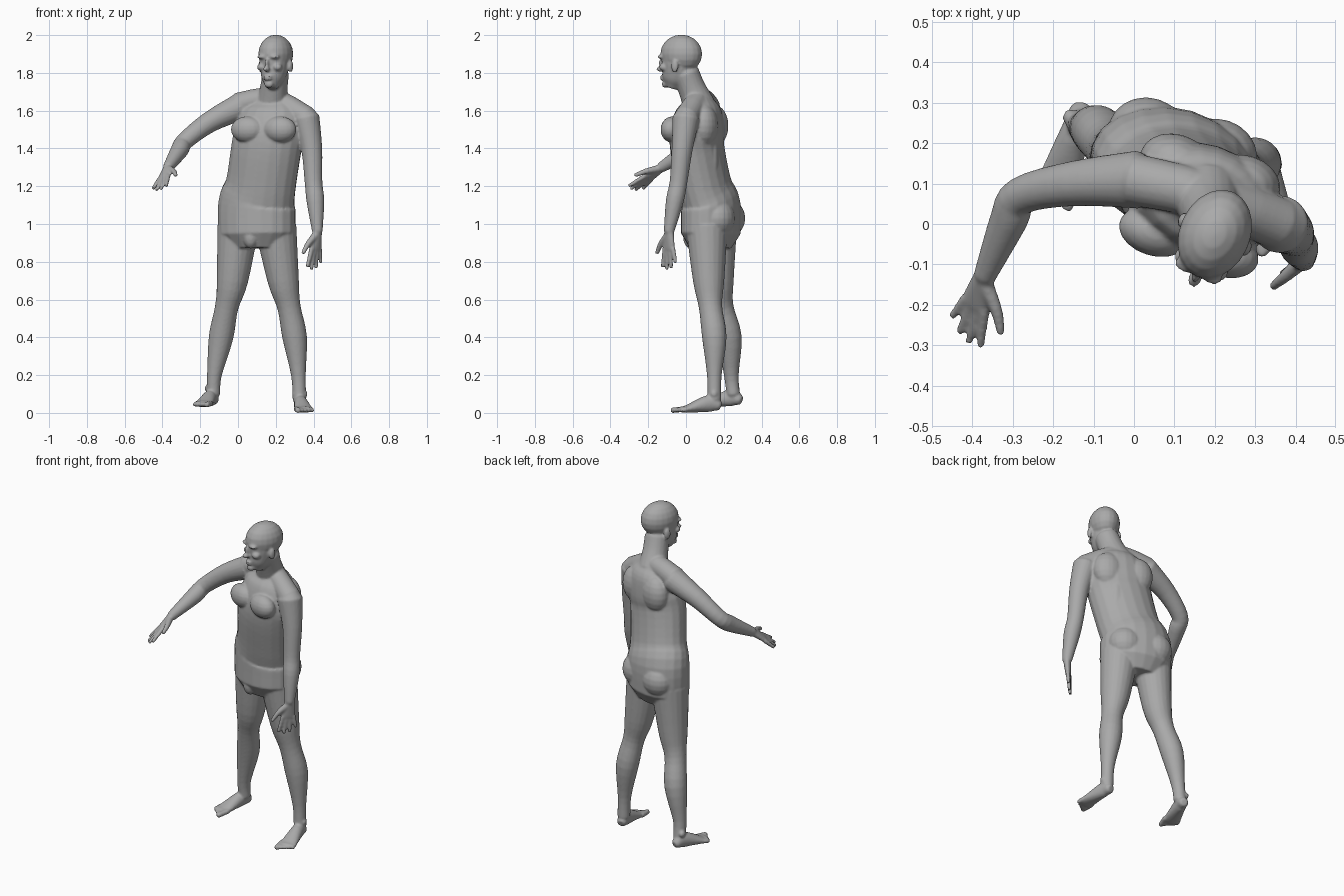
import bpy
import bmesh
from math import cos, radians, sin, tau
from mathutils import Matrix, Vector

start_cube = bpy.data.objects.get("Cube")
if start_cube:
    bpy.data.objects.remove(start_cube, do_unlink=True)

skin = bmesh.new()
BACKWARD = Vector((0, 1, 0))
SIDES = 20


def spline(keys, steps=4):
    """Resample the keys along a smooth curve through all of them."""
    final = len(keys) - 1
    samples = []
    for index in range(final):
        before, here = keys[max(index - 1, 0)], keys[index]
        there, after = keys[index + 1], keys[min(index + 2, final)]
        slope_here, slope_there = (there - before) / 2, (after - here) / 2
        for step in range(steps):
            t = step / steps
            rise = t * t * (3 - 2 * t)
            samples.append(here.lerp(there, rise)
                           + slope_here * t * (1 - t) ** 2
                           - slope_there * t * t * (1 - t))
    return samples + [keys[final]]


def tube(joints, widths, depths=None, side=BACKWARD):
    """Closed round-ended tube of elliptical rings; widths run along side."""
    keys = [Vector((*joint, width, depth))
            for joint, width, depth in zip(joints, widths, depths or widths)]
    samples = spline(keys)
    rings = []
    for index, sample in enumerate(samples):
        following = samples[min(index + 1, len(samples) - 1)]
        previous = samples[max(index - 1, 0)]
        tangent = (following.xyz - previous.xyz).normalized()
        rings.append((sample.xyz, sample[3], sample[4], tangent))

    def rounded_end(ring, direction):
        centre, width, depth, tangent = ring
        reach = tangent * direction * min(width, depth) / 2
        return centre + reach, width * .7, depth * .7, tangent

    rings = [rounded_end(rings[0], -1), *rings, rounded_end(rings[-1], 1)]
    loops = []
    for centre, width, depth, tangent in rings:
        across = (side - tangent * side.dot(tangent)).normalized()
        normal = tangent.cross(across)
        angles = [tau * corner / SIDES for corner in range(SIDES)]
        loops.append([skin.verts.new(centre + across * width * cos(angle)
                                     + normal * depth * sin(angle))
                      for angle in angles])
    for lower, upper in zip(loops, loops[1:]):
        for corner in range(SIDES):
            previous = corner - 1
            skin.faces.new((lower[previous], lower[corner],
                            upper[corner], upper[previous]))
    skin.faces.new(loops[0])
    skin.faces.new(loops[-1])


def frame(position, degrees):
    """Local frame: x points to the body's left and -y points forward."""
    return Matrix.Translation(position) @ Matrix.Rotation(radians(degrees), 4, "Z")


def left_of(base):
    return base.col[0].xyz


def blob(base, centre, radii):
    matrix = base @ Matrix.Translation(centre) @ Matrix.Diagonal((*radii, 1))
    bmesh.ops.create_uvsphere(skin, u_segments=SIDES, v_segments=SIDES // 2,
                              radius=1, matrix=matrix)


def pair(base, centre, radii):
    x, y, z = centre
    blob(base, (x, y, z), radii)
    blob(base, (-x, y, z), radii)


def hand(wrist, reach, thumbward):
    along = Vector(reach).normalized()
    across = Vector(thumbward)
    across = (across - along * across.dot(along)).normalized()

    def spot(length, offset):
        return Vector(wrist) + along * length + across * offset

    # Palm
    tube([spot(0, 0), spot(.08, 0), spot(.1, 0)],
         (.028, .04, .04), (.022, .016, .013), across)
    # Fingers, from index to little
    for finger in range(4):
        offset = .03 - .02 * finger
        length = .1 - .01 * (finger - 1) ** 2
        tube([spot(.09, offset), spot(.1 + length, offset * 1.6)], (.013, .01))
    # Thumb
    tube([spot(.02, .01), spot(.07, .06), spot(.12, .09)], (.02, .015, .011))


def foot(base, big_toe_side):
    def spot(lateral, forward, height):
        return base @ Vector((lateral * big_toe_side, -forward, height))

    # Heel, instep and ball
    tube([spot(0, .03, .04), spot(0, .08, .05), spot(0, .2, .02), spot(0, .23, .02)],
         (.03, .035, .05, .05), (.03, .045, .02, .015), left_of(base))
    # Toes, from big to little
    for toe in range(5):
        lateral = .04 - .02 * toe
        thickness = .012 if toe else .015
        tube([spot(lateral, .2, .02), spot(lateral, .27 - .01 * toe, .014)],
             (thickness, thickness))
    # Ankle bones
    pair(base, (.025, -.055, .1), (.015, .02, .02))


# Torso, from the hips to the shoulders
chest = frame((.165, .05, 1.5), -17)
pelvis = frame((.1, .13, 1), -17)
torso_widths = (.21, .21, .19, .19, .19, .16, .11)
tube([(.1, .13, .95), (.1, .13, 1.1), (.12, .1, 1.2), (.15, .06, 1.4),
      (.17, .06, 1.5), (.18, .07, 1.6), (.18, .07, 1.65)],
     torso_widths, [width * .73 for width in torso_widths], left_of(chest))
# Chest muscles, shoulder blades and the ridges beside the spine
pair(chest, (.09, -.1, 0), (.09, .06, .07))
pair(chest, (.09, .08, .02), (.09, .07, .11))
pair(chest, (.05, .1, -.17), (.04, .04, .17))
# Buttocks and groin
pair(pelvis, (.09, .07, .03), (.1, .09, .1))
blob(pelvis, (0, -.11, -.07), (.04, .04, .06))
# Collar line and neck
tube([(0, .11, 1.63), (.18, .07, 1.66), (.36, 0, 1.56)], (.065, .06, .065))
tube([(.18, .07, 1.63), (.19, .03, 1.72), (.2, 0, 1.8)], (.085, .073, .07))

# Head: skull, then face and jaw
head = frame((.2, -.025, 1.9), -24)
blob(head, (0, 0, 0), (.088, .115, .102))
jaw_widths = (.078, .075, .06, .042)
tube([head @ Vector(joint) for joint in
      ((0, -.02, -.01), (0, -.02, -.07), (0, -.04, -.13), (0, -.05, -.16))],
     jaw_widths, [width * 1.15 for width in jaw_widths], left_of(head))
# Nose bridge, nose tip, lips and chin
blob(head, (0, -.11, -.05), (.011, .02, .03))
blob(head, (0, -.12, -.08), (.017, .023, .014))
for lip_height in (-.12, -.133):
    blob(head, (0, -.105, lip_height), (.023, .015, .007))
blob(head, (0, -.09, -.16), (.026, .02, .02))
# Brows, cheekbones and ears
pair(head, (.034, -.098, -.015), (.03, .02, .011))
pair(head, (.045, -.08, -.07), (.026, .026, .02))
pair(head, (.087, 0, -.065), (.011, .02, .034))

# Arms: the left hangs down, the right reaches out and forward
arm_widths = (.072, .056, .047, .047, .028)
left_arm = ((.36, 0, 1.56), (.39, -.02, 1.4), (.4, -.04, 1.22),
            (.41, -.06, 1.12), (.42, -.09, .96))
right_arm = ((.01, .11, 1.62), (-.15, .1, 1.54), (-.28, .07, 1.44),
             (-.31, .01, 1.39), (-.37, -.13, 1.3))
tube(left_arm, arm_widths)
tube(right_arm, arm_widths)
hand(left_arm[-1], (-.1, 0, -1), (-1, -1, 0))
hand(right_arm[-1], (-.3, -.9, -.7), (.8, -.4, .4))

# Legs, from hip to ankle, with the right one set back
leg_widths = (.11, .083, .062, .065, .039, .036)
tube([(.2, .11, .98), (.24, .12, .7), (.27, .13, .56),
      (.3, .15, .4), (.32, .15, .2), (.325, .15, .07)], leg_widths)
tube([(0, .16, .98), (-.03, .17, .7), (-.06, .19, .56),
      (-.09, .23, .4), (-.125, .24, .2), (-.13, .25, .1)], leg_widths)
foot(frame((.32, .2, 0), 8), -1)
foot(frame((-.12, .31, .03), -18), 1)

# Blend every part into one continuous skin
bmesh.ops.recalc_face_normals(skin, faces=skin.faces)
mesh = bpy.data.meshes.new("body")
skin.to_mesh(mesh)
skin.free()
body = bpy.data.objects.new("body", mesh)
bpy.context.collection.objects.link(body)

fuse = body.modifiers.new("fuse_parts", "REMESH")
fuse.mode = "VOXEL"
fuse.voxel_size = .0065
fuse.use_smooth_shade = True
soften = body.modifiers.new("soften_joins", "SMOOTH")
soften.factor = .5
soften.iterations = 4

# Plain grey skin
grey = bpy.data.materials.new("plain_grey")
grey.use_nodes = True
colour = (.4, .4, .4, 1)
grey.diffuse_color = colour
grey.node_tree.nodes["Principled BSDF"].inputs["Base Color"].default_value = colour
mesh.materials.append(grey)
